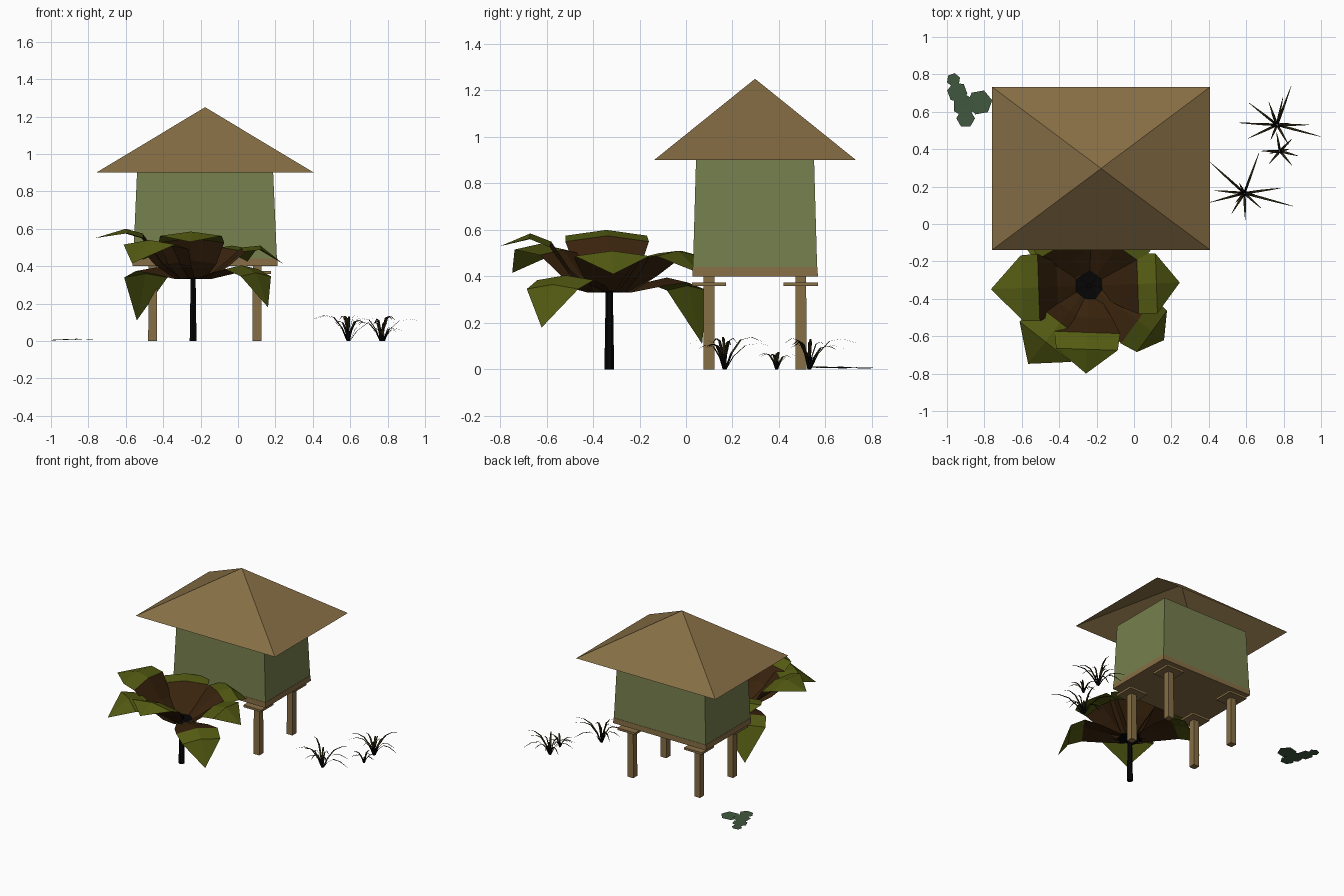
import bpy, bmesh, math, random
from mathutils import Vector

if "Cube" in bpy.data.objects:
    bpy.data.objects.remove(bpy.data.objects["Cube"])

random.seed(4)


def mat(name, r, g, b):
    m = bpy.data.materials.new(name)
    m.diffuse_color = (r, g, b, 1)
    m.use_nodes = True
    m.node_tree.nodes["Principled BSDF"].inputs["Base Color"].default_value = m.diffuse_color
    return m


WALL = mat("sage wall", .18, .213, .075)
WOOD = mat("tan wood", .24, .156, .06)
LEAF = mat("olive leaf", .088, .105, .006)
BROWN = mat("dark brown leaf", .040, .0165, .004)
BLACK = mat("near black stem", .0015, .0015, .0015)
BLADE = mat("grass blade", .020, .016, .004)
PATCH = mat("grey green patch", .052, .098, .048)


def make(name, verts, faces, mats, idx=None):
    me = bpy.data.meshes.new(name)
    me.from_pydata(verts, [], faces)
    for m in mats:
        me.materials.append(m)
    if idx:
        for p, i in zip(me.polygons, idx):
            p.material_index = i
    ob = bpy.data.objects.new(name, me)
    bpy.context.collection.objects.link(ob)
    return ob


def frustum(name, c, z0, z1, h0, h1, m):
    """Box with half sizes h0 at the bottom and h1 at the top."""
    v = [(c[0] + sx * h[0], c[1] + sy * h[1], z)
         for z, h in ((z0, h0), (z1, h1))
         for sx, sy in ((-1, -1), (1, -1), (1, 1), (-1, 1))]
    f = [(3, 2, 1, 0), (4, 5, 6, 7)]
    f += [(i, (i + 1) % 4, (i + 1) % 4 + 4, i + 4) for i in range(4)]
    return make(name, v, f, [m])


def post(name, x, y, z1, r0, r1, sides, m):
    bm = bmesh.new()
    bmesh.ops.create_cone(bm, cap_ends=True, segments=sides, radius1=r0, radius2=r1, depth=z1)
    bmesh.ops.translate(bm, vec=(x, y, z1 / 2), verts=bm.verts)
    me = bpy.data.meshes.new(name)
    bm.to_mesh(me)
    bm.free()
    me.materials.append(m)
    bpy.context.collection.objects.link(bpy.data.objects.new(name, me))


# Hut: floor band, walls, pyramid roof open underneath
HC = (-.176, .297)
frustum("floor_band", HC, .40, .44, (.388, .27), (.386, .269), WOOD)
frustum("walls", HC, .44, .90, (.384, .267), (.364, .254), WALL)
rx, ry = .582, .435
make("roof", [(HC[0] - rx, HC[1] - ry, .9), (HC[0] + rx, HC[1] - ry, .9),
              (HC[0] + rx, HC[1] + ry, .9), (HC[0] - rx, HC[1] + ry, .9), (*HC, 1.25)],
     [(0, 1, 4), (1, 2, 4), (2, 3, 4), (3, 0, 4)], [WOOD])

# Square stilts with guard plates
for side, x in (("left", -.456), ("right", .102)):
    for end, y in (("front", .099), ("back", .494)):
        frustum(f"{end}_{side}_stilt", (x, y), 0, .40, (.024,) * 2, (.023,) * 2, WOOD)
        frustum(f"{end}_{side}_plate", (x, y), .358, .374, (.074,) * 2, (.074,) * 2, WOOD)

# Broad-leaf plant: stem and folded leaves
PC = Vector((-.24, -.33, 0))
post("plant_stem", PC.x, PC.y, .36, .021, .015, 6, BLACK)


def leaf(name, angle, stations):
    """Folded sheet along an angle; stations are (radius, height, half width)."""
    a = math.radians(angle)
    d, s = Vector((math.cos(a), math.sin(a), 0)), Vector((-math.sin(a), math.cos(a), 0))
    v, f, idx = [], [], []
    for r, z, w in stations:
        c = PC + d * r + Vector((0, 0, z))
        drop = Vector((0, 0, w * .14))
        v += [c - s * w - drop, c, c + s * w - drop]
    for i in range(len(stations) - 1):
        k = 3 * i
        if i == len(stations) - 2:
            f += [(k, k + 4, k + 1), (k + 1, k + 4, k + 2)]
        else:
            f += [(k, k + 3, k + 4, k + 1), (k + 1, k + 4, k + 5, k + 2)]
        idx += [(0, 1, 1, 2, 2)[i]] * 2
    make(name, v, f, [BLACK, BROWN, LEAF], idx)


base = [(.0, .335, .03), (.07, .34, .065)]
left = base + [(.17, .43, .13), (.27, .575, .18), (.36, .60, .175), (.525, .55, 0)]
front = base + [(.17, .43, .13), (.25, .55, .175), (.34, .585, .165), (.47, .53, 0)]
mid = base + [(.17, .42, .12), (.26, .50, .16), (.36, .51, .16), (.485, .41, 0)]
mid_front = base + [(.17, .42, .12), (.25, .515, .165), (.38, .54, .175), (.53, .415, 0)]
low = base + [(.20, .38, .12), (.32, .405, .15), (.415, .365, .137), (.495, .18, 0)]
low_back = base + [(.20, .375, .12), (.31, .395, .15), (.42, .36, .145), (.50, .11, 0)]
leaf("upper_leaf_left", 182, left)
leaf("upper_leaf_front", 268, front)
for i, a in enumerate((2, 55, 120)):
    leaf(f"middle_leaf_{i}", a, mid)
leaf("middle_leaf_front", 232, mid_front)
leaf("lower_leaf_front", -36, low)
leaf("lower_leaf_back", 127, low_back)


# Grass tufts: arching thin blades given as (angle, length)
def tuft(name, x, y, blades, peak):
    v, f, idx = [], [], []
    for ang, ln in blades:
        a = math.radians(ang)
        d, s = Vector((math.cos(a), math.sin(a), 0)), Vector((-math.sin(a), math.cos(a), 0))
        h = peak * random.uniform(.75, 1.05)
        n = len(v)
        for t, z, w in ((.03, 0, .006), (.18, .5, .0065), (.42, .92, .006), (.7, 1, .004), (1, .85, .001)):
            c = Vector((x, y, z * h)) + d * (t * ln)
            v += [c - s * w, c + s * w]
        f += [(n + k, n + k + 2, n + k + 3, n + k + 1) for k in (0, 2, 4, 6)]
        idx += [0, 1, 1, 1]
    make(name, v, f, [BLACK, BLADE], idx)


def inner(n, ln):
    return [(360 * i / n + random.uniform(-15, 15), ln * random.uniform(.6, 1)) for i in range(n)]


tuft("grass_front", .59, .165, [(138, .25), (195, .19), (272, .145), (345, .27), (8, .2), (70, .23),
                                (175, .16), (238, .13), (318, .12)] + inner(3, .09), .135)
tuft("grass_back", .765, .53, [(70, .22), (142, .19), (177, .2), (205, .17), (345, .24), (78, .15),
                               (0, .17), (110, .13), (300, .12)] + inner(3, .09), .13)
tuft("grass_small", .78, .39, [(180, .1), (230, .09), (310, .1), (345, .1), (45, .09), (100, .1)]
     + inner(2, .06), .075)

# Flat ground-cover leaves
for i, (x, y, r, a) in enumerate(((-.965, .77, .037, 20), (-.945, .705, .055, 50), (-.825, .65, .068, 10),
                                  (-.91, .635, .062, 30), (-.90, .565, .05, 0))):
    pts = [(x + r * math.cos(math.radians(a + 60 * k)), y + r * math.sin(math.radians(a + 60 * k)),
            .006 + .001 * i + .003 * math.cos(k)) for k in range(6)]
    make(f"ground_leaf_{i}", pts, [tuple(range(6))], [PATCH])
